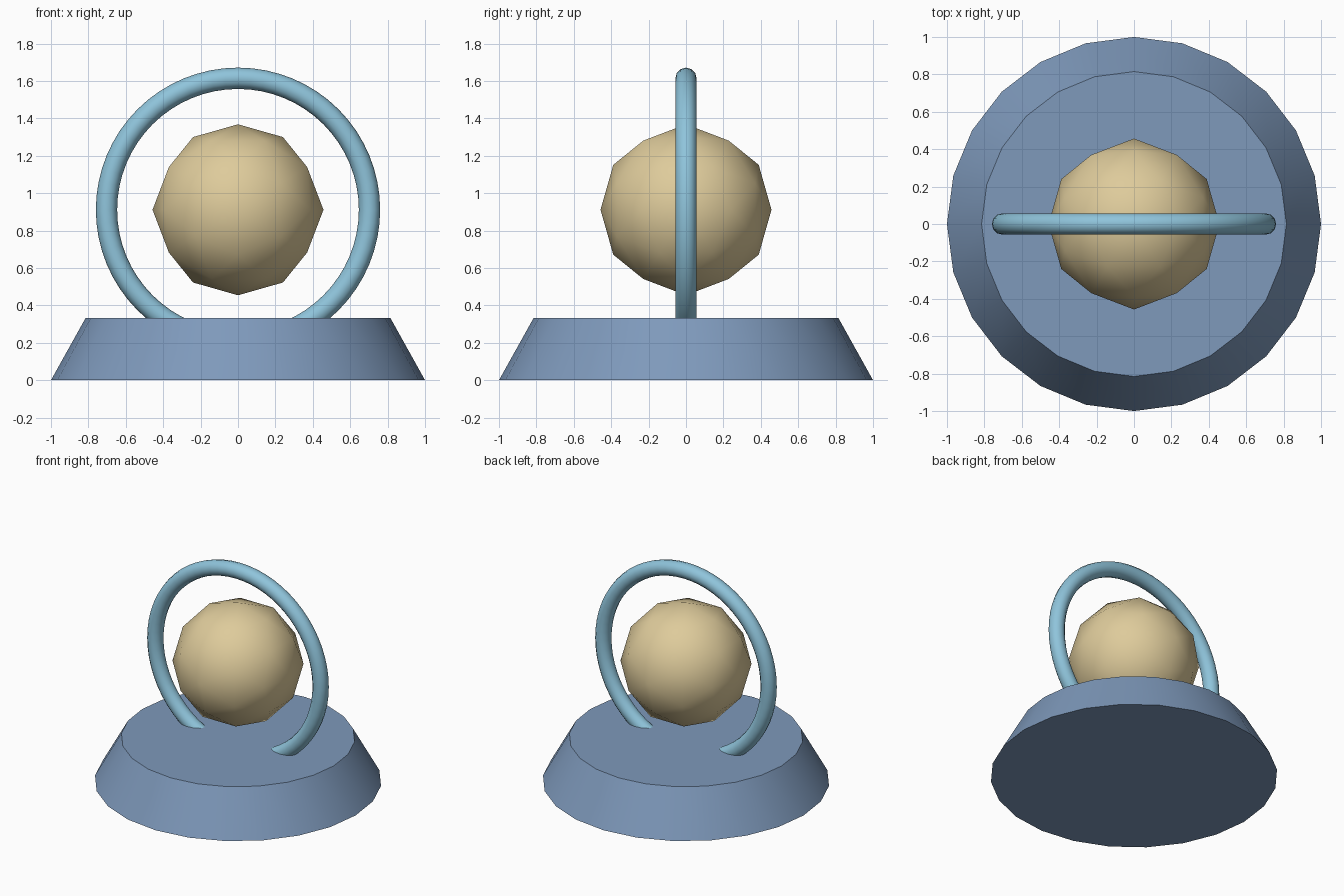
import bpy, bmesh, math
from mathutils import Vector

if "Cube" in bpy.data.objects:
    bpy.data.objects.remove(bpy.data.objects["Cube"])

CENTRE_Z = 0.911


def material(name, rgb):
    mat = bpy.data.materials.new(name)
    mat.diffuse_color = (*rgb, 1.0)
    mat.use_nodes = True
    mat.node_tree.nodes["Principled BSDF"].inputs["Base Color"].default_value = mat.diffuse_color
    return mat


def finish(obj, name, mat):
    """Name, colour and smooth one part, keeping sharp rims."""
    obj.name = name
    obj.data.materials.append(mat)
    bpy.ops.object.select_all(action='DESELECT')
    obj.select_set(True)
    bpy.context.view_layer.objects.active = obj
    bpy.ops.object.shade_smooth_by_angle(angle=math.radians(35))


slate = material("slate_blue", (0.209, 0.319, 0.497))
sky = material("pale_sky_blue", (0.275, 0.552, 0.708))
sand = material("sand", (0.730, 0.597, 0.328))

# Tapered 24-sided base
bpy.ops.mesh.primitive_cone_add(vertices=24, radius1=1.0, radius2=0.815,
                                depth=0.332, location=(0, 0, 0.166))
finish(bpy.context.object, "base", slate)

# Upright ring sunk into the base
bpy.ops.mesh.primitive_torus_add(major_segments=64, minor_segments=12,
                                 major_radius=0.703, minor_radius=0.057,
                                 location=(0, 0, CENTRE_Z),
                                 rotation=(math.pi / 2, 0, 0))
finish(bpy.context.object, "ring", sky)

# Floating ball: icosahedron split once, with its 2-fold axes along x, y, z
phi = (1 + math.sqrt(5)) / 2
corners = []
for a in (-1, 1):
    for b in (-phi, phi):
        corners += [Vector((a, 0, b)), Vector((0, b, a)), Vector((b, a, 0))]
mids = [(p + q) / 2 for i, p in enumerate(corners) for q in corners[:i]
        if (p - q).length < 2.1]
bm = bmesh.new()
for p in corners + mids:
    bm.verts.new(p.normalized() * 0.457)
bmesh.ops.convex_hull(bm, input=bm.verts)
bmesh.ops.recalc_face_normals(bm, faces=bm.faces)
mesh = bpy.data.meshes.new("ball")
bm.to_mesh(mesh)
bm.free()
ball = bpy.data.objects.new("ball", mesh)
ball.location.z = CENTRE_Z
bpy.context.collection.objects.link(ball)
finish(ball, "ball", sand)
